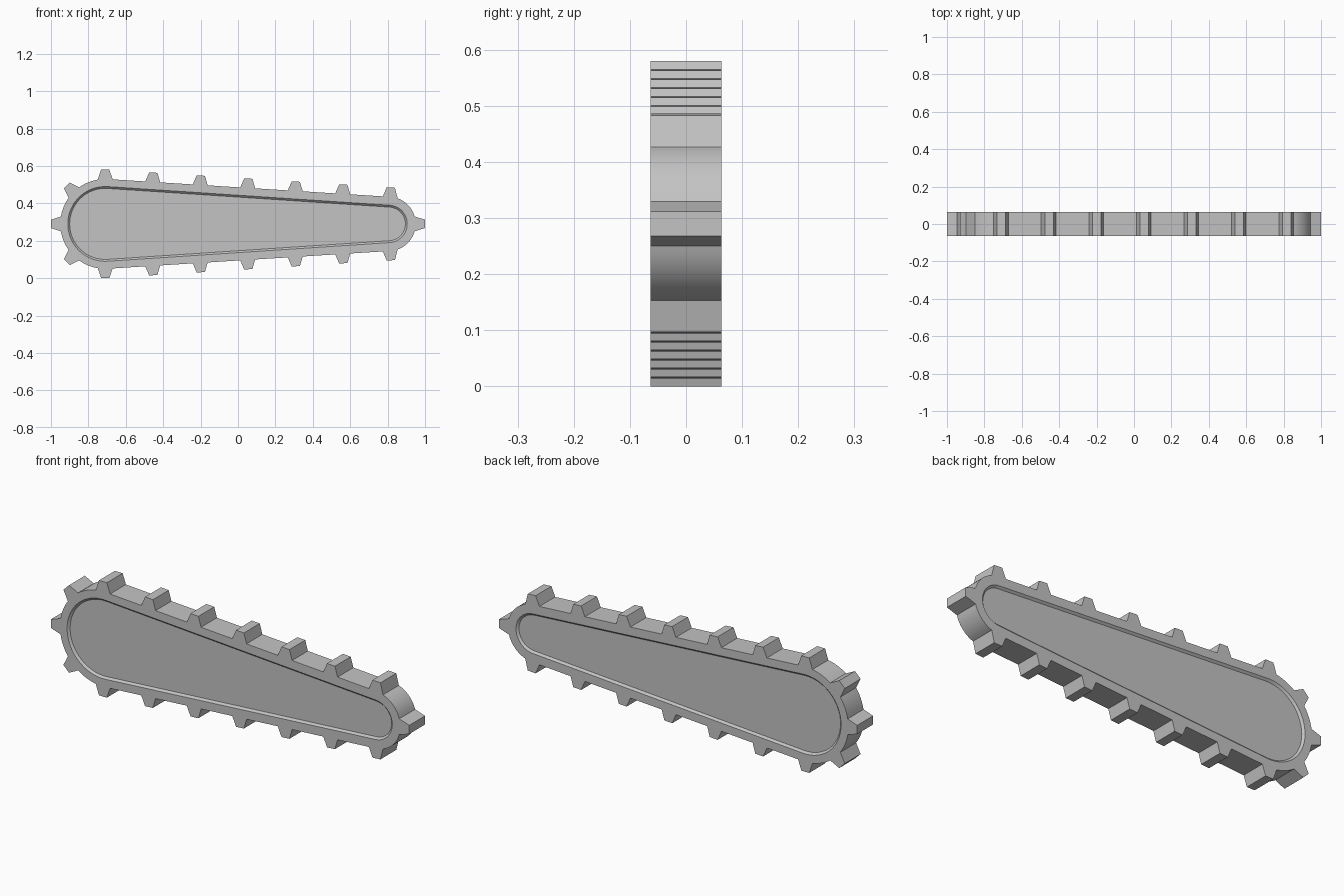
import bpy, bmesh
from math import sin, cos, asin, pi, radians
from mathutils import Vector

if "Cube" in bpy.data.objects:
    bpy.data.objects.remove(bpy.data.objects["Cube"], do_unlink=True)

MID = 0.29                      # height of the centre line
HALF = 0.063                    # half thickness
REAR, REAR_R = -0.71, 0.24      # large wheel end
NOSE, NOSE_R = 0.805, 0.145     # small wheel end
TOOTH, BASE, TIP = 0.05, 0.04, 0.022
RECESS = 0.01
SLOPE = asin((REAR_R - NOSE_R) / (NOSE - REAR))
RUN = pi / 2 - SLOPE            # normal direction of the straight run


def polar(cx, r, a):
    return Vector((cx + r * cos(a), r * sin(a)))


def arc(cx, r, a, b, n):
    return [polar(cx, r, a + (b - a) * i / n) for i in range(n + 1)]


def tooth(foot, a, half, height):
    """Two points across a tooth at the given height, in clockwise order."""
    normal, along = Vector((cos(a), sin(a))), Vector((sin(a), -cos(a)))
    return [foot + normal * height + along * s * half for s in (-1, 1)]


def tips(foot, a):
    return tooth(foot, a, TIP, TOOTH)


def toothed_half():
    """Upper half of the outline, from the rear tip to the nose tip."""
    g, s = asin(BASE / REAR_R), asin(BASE / NOSE_R)
    quarter = radians(45)
    pts = [tips(polar(REAR, REAR_R, pi), pi)[1]]
    for a in (3 * quarter, 2 * quarter):
        pts += arc(REAR, REAR_R, a + quarter - g, a + g, 6)
        pts += tips(polar(REAR, REAR_R, a), a)
    start, end = polar(REAR, REAR_R, RUN), polar(NOSE, NOSE_R, RUN)
    step = (end.x - REAR) / 6
    pts.append(start + (end - start) * ((REAR + BASE - start.x) / (end.x - start.x)))
    for i in range(1, 7):
        foot = start.lerp(end, (REAR + i * step - start.x) / (end.x - start.x))
        left, right = tooth(foot, RUN, BASE, 0)
        pts += [left] + tips(foot, RUN)
        if i < 6:
            pts.append(right)
    pts += arc(NOSE, NOSE_R, RUN - s, s, 10)
    pts.append(tips(polar(NOSE, NOSE_R, 0), 0)[0])
    return pts


def plain_loop(inset):
    """Smooth outline of the side panel."""
    rear = arc(REAR, 0.2 - inset, 2 * pi - RUN, RUN, 32)
    nose = arc(NOSE, 0.1 - inset, RUN, -RUN, 24)
    return rear + nose


def ring(bm, pts, y):
    return [bm.verts.new((p.x, y, MID + p.y)) for p in pts]


def edges(bm, verts):
    return [bm.edges.new((v, verts[i - 1])) for i, v in enumerate(verts)]


def bridge(bm, a, b):
    for i in range(len(a)):
        bm.faces.new((a[i - 1], a[i], b[i], b[i - 1]))


upper = toothed_half()
outline = upper + [Vector((p.x, -p.y)) for p in reversed(upper)]

bm = bmesh.new()
rims = []
for side in (-1, 1):
    # Flat toothed rim around a shallow bevelled panel
    rim = ring(bm, outline, side * HALF)
    lip = ring(bm, plain_loop(0), side * HALF)
    floor = ring(bm, plain_loop(RECESS), side * (HALF - RECESS))
    bmesh.ops.triangle_fill(bm, edges=edges(bm, rim) + edges(bm, lip), use_beauty=True)
    bridge(bm, lip, floor)
    bm.faces.new(floor)
    rims.append(rim)
# Tread surface joining both sides
bridge(bm, *rims)
bmesh.ops.recalc_face_normals(bm, faces=bm.faces)

mesh = bpy.data.meshes.new("track_body")
bm.to_mesh(mesh)
bm.free()
track = bpy.data.objects.new("track_body", mesh)
bpy.context.collection.objects.link(track)

grey = bpy.data.materials.new("plain_grey")
grey.use_nodes = True
colour = (0.55, 0.55, 0.55, 1)
grey.diffuse_color = colour
grey.node_tree.nodes["Principled BSDF"].inputs["Base Color"].default_value = colour
mesh.materials.append(grey)

bpy.ops.object.select_all(action="DESELECT")
track.select_set(True)
bpy.context.view_layer.objects.active = track
bpy.ops.object.shade_smooth_by_angle(angle=radians(25))
